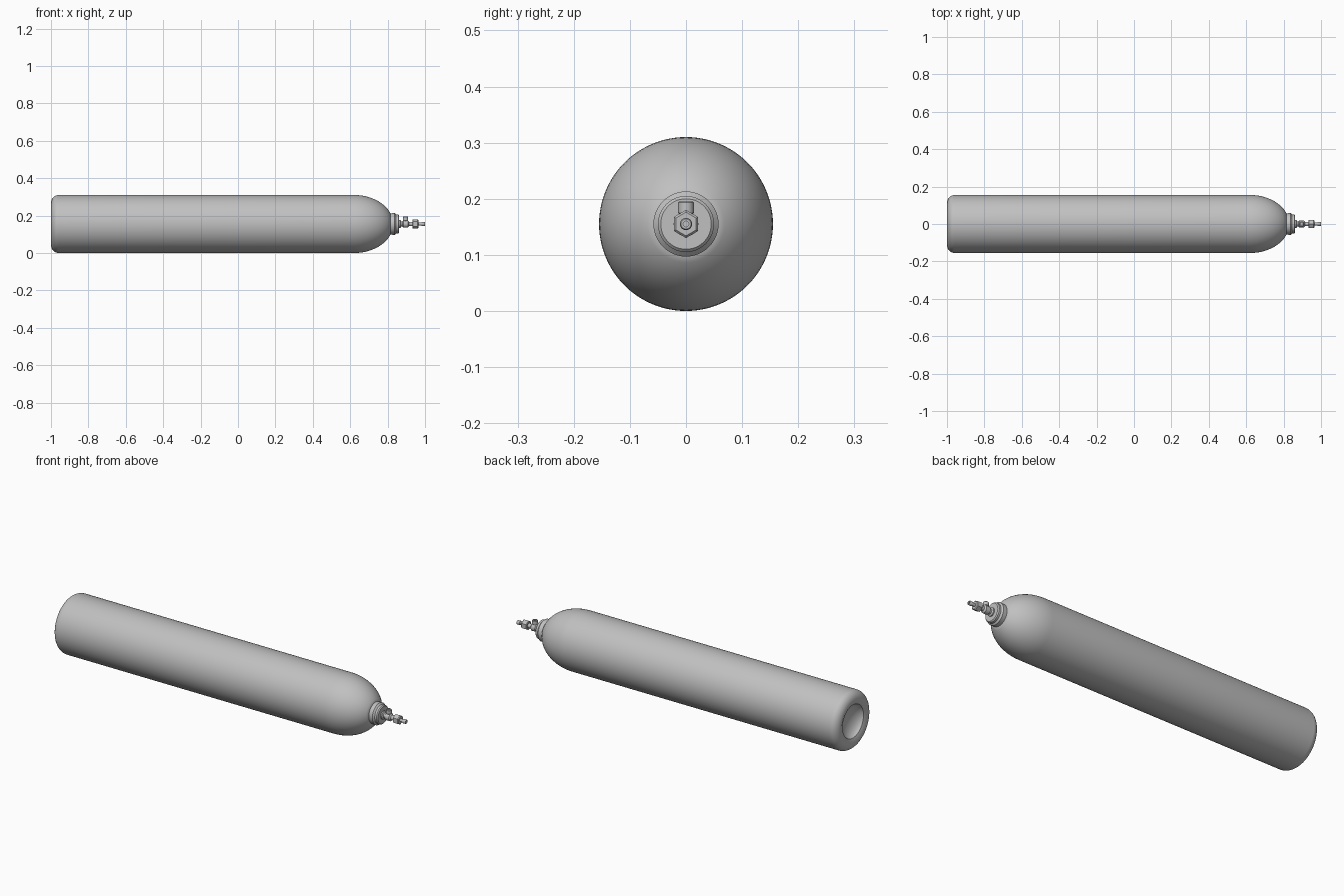
import bpy, math
from mathutils import Vector

if "Cube" in bpy.data.objects:
    bpy.data.objects.remove(bpy.data.objects["Cube"], do_unlink=True)

R = 0.155  # tank radius, also the height of its axis

steel = bpy.data.materials.new("grey_steel")
steel.use_nodes = True
steel.diffuse_color = (0.53, 0.53, 0.53, 1)
steel.node_tree.nodes["Principled BSDF"].inputs["Base Color"].default_value = steel.diffuse_color


def arc(cx, cr, ax, ar, start, end, steps):
    """Points (along, radius) on an elliptical arc, angles in degrees."""
    angles = [math.radians(start + (end - start) * i / steps) for i in range(steps + 1)]
    return [(cx + ax * math.cos(a), cr + ar * math.sin(a)) for a in angles]


def lathe(name, profile, sides=32, origin=(0, 0, R), direction=(1, 0, 0), turn=0):
    """Revolve (along, radius) points about an axis, closing both ends."""
    rot = Vector((0, 0, 1)).rotation_difference(Vector(direction))
    verts, faces = [], []
    for along, radius in profile:
        for i in range(sides):
            a = 2 * math.pi * i / sides + turn
            p = Vector((radius * math.cos(a), radius * math.sin(a), along))
            verts.append(rot @ p + Vector(origin))
    for k in range(len(profile) - 1):
        for i in range(sides):
            j = (i + 1) % sides
            faces.append((k * sides + i, k * sides + j, (k + 1) * sides + j, (k + 1) * sides + i))
    last = (len(profile) - 1) * sides
    faces.append(tuple(reversed(range(sides))))
    faces.append(tuple(range(last, last + sides)))
    mesh = bpy.data.meshes.new(name)
    mesh.from_pydata(verts, [], faces)
    mesh.materials.append(steel)
    obj = bpy.data.objects.new(name, mesh)
    bpy.context.collection.objects.link(obj)
    bpy.ops.object.select_all(action="DESELECT")
    obj.select_set(True)
    bpy.context.view_layer.objects.active = obj
    bpy.ops.object.shade_smooth_by_angle(angle=math.radians(35))
    return obj


# Tank: dished base, rounded foot, straight wall and domed shoulder
dish = arc(-1.0, 0, 0.05, 0.09, 4, 80, 10)
foot = arc(-0.96, R - 0.045, 0.04, 0.045, 180, 90, 8)
dome = arc(0.62, 0, 0.21, R, 90, 22, 16)
lathe("tank", dish + foot + dome, sides=96)

# Neck collar with a stepped, softened rim
lathe("neck_collar", [(0.80, 0.05), (0.812, 0.05), (0.816, 0.057), (0.838, 0.058),
                      (0.842, 0.054), (0.846, 0.05), (0.857, 0.05), (0.862, 0.045),
                      (0.862, 0.025)], sides=48)

# Valve stem running along the axis
lathe("valve_stem", [(0.85, 0.022), (0.868, 0.022), (0.872, 0.014), (0.88, 0.014),
                     (0.884, 0.02), (0.908, 0.02), (0.914, 0.012), (0.94, 0.012)])

# Side outlet pointing up from the valve
lathe("side_outlet", [(0, 0.01), (0.016, 0.01), (0.02, 0.014), (0.038, 0.014),
                      (0.04, 0.012), (0.04, 0.007), (0.03, 0.007)],
      origin=(0.896, 0, R), direction=(0, 0, 1))

# Hex nut with chamfered ends
lathe("hex_nut", [(0.932, 0.021), (0.935, 0.025), (0.961, 0.025), (0.965, 0.021)],
      sides=6)

# Outlet tip with a small bore
lathe("outlet_tip", [(0.96, 0.008), (0.98, 0.008), (0.982, 0.011), (0.997, 0.011),
                     (1.0, 0.009), (1.0, 0.005), (0.985, 0.005)], sides=24)
